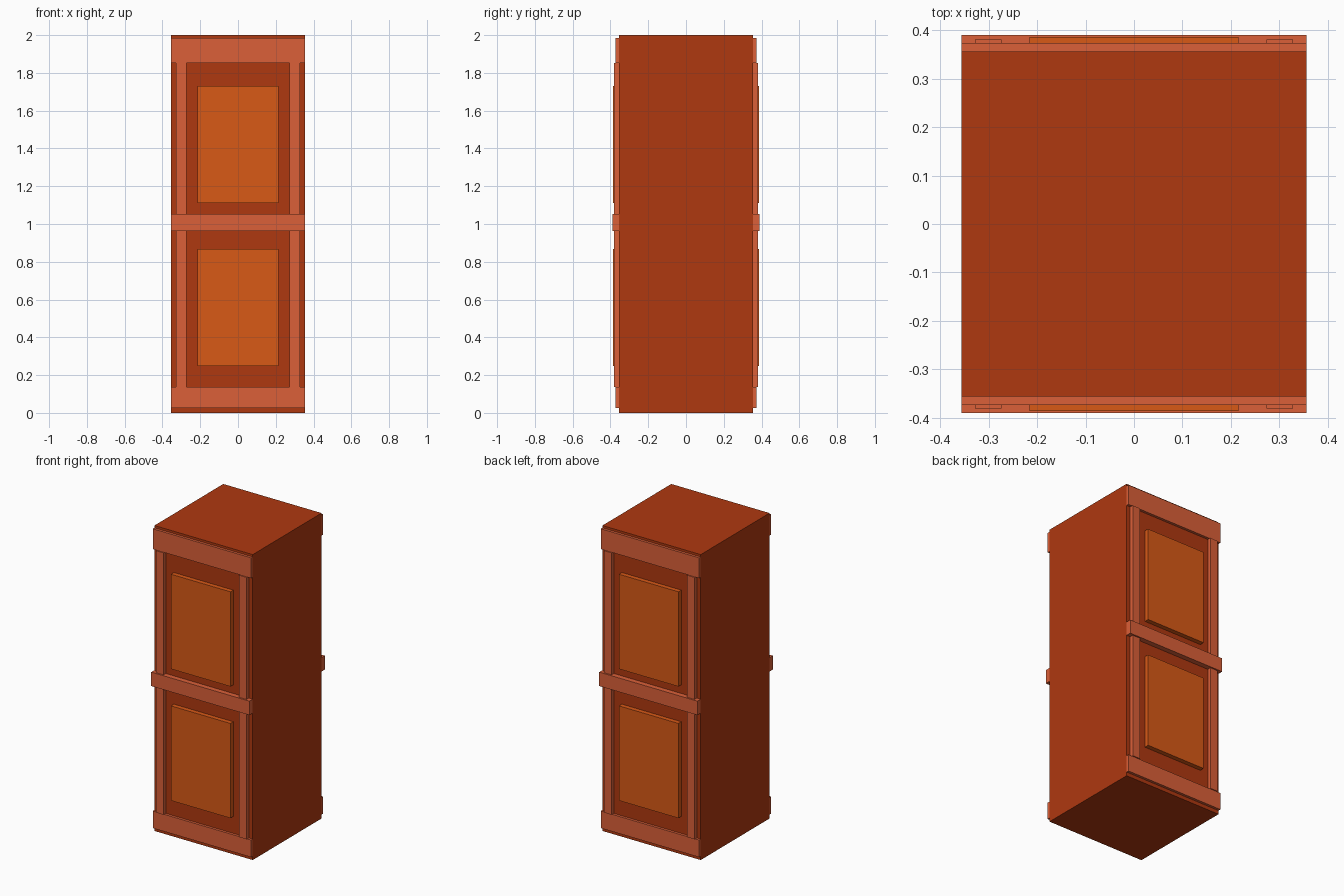
import bpy
import bmesh
from mathutils import Vector

if "Cube" in bpy.data.objects:
    bpy.data.objects.remove(bpy.data.objects["Cube"])


def material(name, rgb):
    mat = bpy.data.materials.new(name)
    mat.diffuse_color = (*rgb, 1)
    mat.use_nodes = True
    mat.node_tree.nodes["Principled BSDF"].inputs["Base Color"].default_value = mat.diffuse_color
    return mat


def box(name, lo, hi, mat):
    lo, hi = Vector(lo), Vector(hi)
    bm = bmesh.new()
    bmesh.ops.create_cube(bm, size=1)
    for v in bm.verts:
        v.co = Vector([c * s for c, s in zip(v.co, hi - lo)]) + (lo + hi) / 2
    mesh = bpy.data.meshes.new(name)
    bm.to_mesh(mesh)
    bm.free()
    mesh.materials.append(mat)
    obj = bpy.data.objects.new(name, mesh)
    bpy.context.collection.objects.link(obj)
    return obj


body_mat = material("dark_wood", (0.43, 0.04, 0.005))
rail_mat = material("frame_wood", (0.71, 0.117, 0.04))
panel_mat = material("panel_wood", (0.69, 0.10, 0.008))

W = 0.356

# Cabinet carcass
box("cabinet_body", (-W, -W, 0), (W, W, 2), body_mat)


def trim(name, x0, x1, z0, z1, depth, mat):
    """Raised slab on the front, mirrored onto the back."""
    obj = box(name, (x0, -depth, z0), (x1, -W, z1), mat)
    mirror = obj.modifiers.new("front_to_back", 'MIRROR')
    mirror.use_axis = (False, True, False)
    mirror.use_mirror_merge = False


# Horizontal rails
for name, z0, z1, depth in (("bottom_rail", 0.025, 0.137, 0.373),
                            ("middle_rail", 0.962, 1.053, 0.39),
                            ("top_rail", 1.852, 1.985, 0.373)):
    trim(name, -W, W, z0, z1, depth, rail_mat)

# Vertical stiles and raised panels for each tier
for tier, z0, z1, p0, p1 in (("lower", 0.137, 0.962, 0.248, 0.868),
                             ("upper", 1.053, 1.852, 1.11, 1.73)):
    trim(tier + "_left_stile", -0.328, -0.273, z0, z1, 0.38, rail_mat)
    trim(tier + "_right_stile", 0.273, 0.328, z0, z1, 0.38, rail_mat)
    trim(tier + "_panel", -0.215, 0.215, p0, p1, 0.386, panel_mat)
